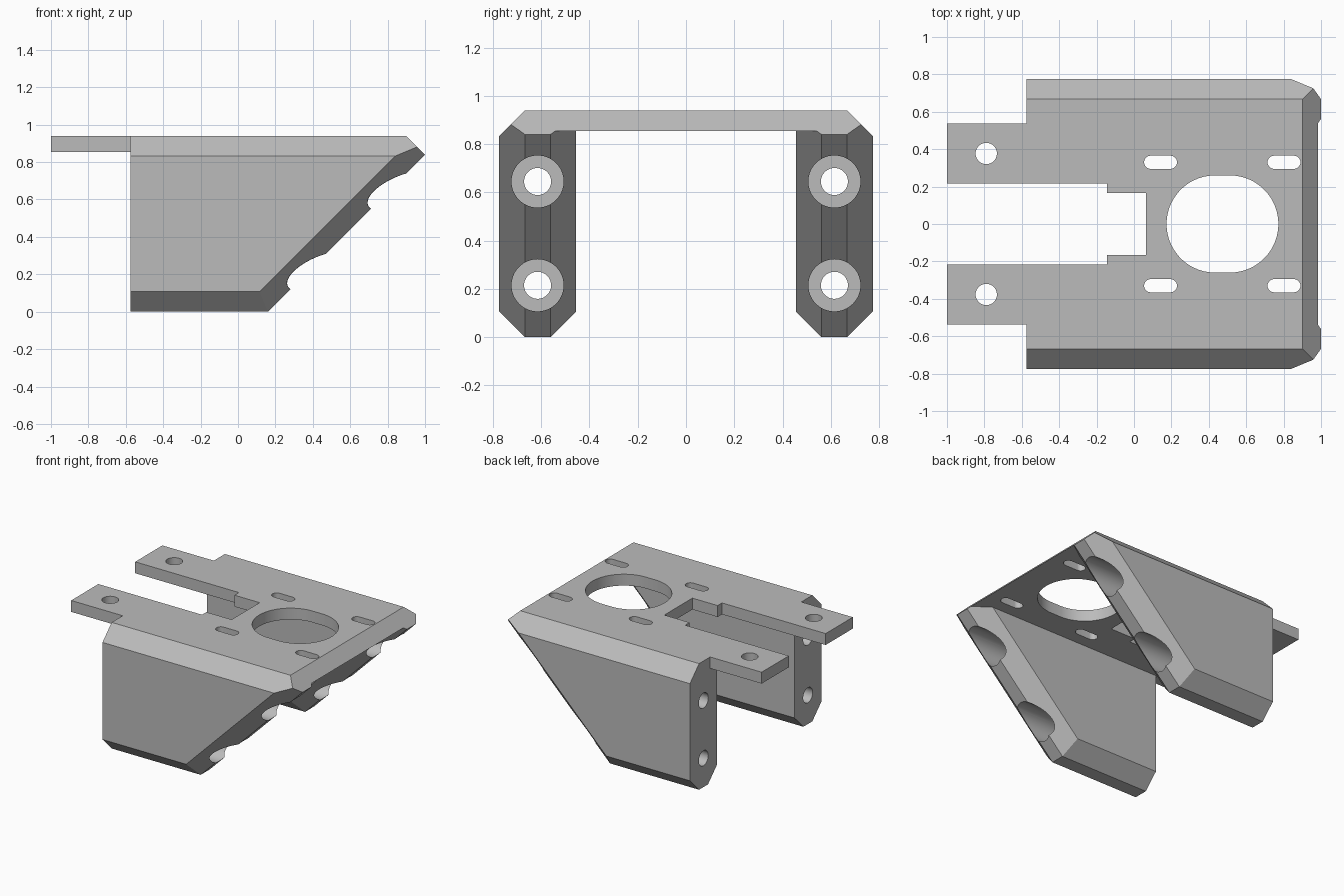
import bpy, bmesh
from math import pi, cos, sin, radians
from mathutils import Vector

cube = bpy.data.objects.get("Cube")
if cube:
    bpy.data.objects.remove(cube, do_unlink=True)

TOP, UNDER, BACK = 0.94, 0.855, -0.575
FRONT_BEVEL = ((0.9, 0, TOP), (1, 0, 1))

grey = bpy.data.materials.new("plain grey")
grey.use_nodes = True
colour = (0.5, 0.5, 0.5, 1)
grey.diffuse_color = colour
grey.node_tree.nodes["Principled BSDF"].inputs["Base Color"].default_value = colour


def prism(name, outline, offset, cuts=()):
    """Extrude a closed outline, then trim it with (point, outward normal) planes."""
    bm = bmesh.new()
    face = bm.faces.new([bm.verts.new(p) for p in outline])
    ext = bmesh.ops.extrude_face_region(bm, geom=[face], use_keep_orig=True)
    bmesh.ops.translate(bm, vec=offset,
                        verts=[g for g in ext["geom"] if isinstance(g, bmesh.types.BMVert)])
    for point, normal in cuts:
        res = bmesh.ops.bisect_plane(bm, geom=bm.verts[:] + bm.edges[:] + bm.faces[:],
                                     dist=1e-5, plane_co=point,
                                     plane_no=Vector(normal).normalized(), clear_outer=True)
        rim = [g for g in res["geom_cut"] if isinstance(g, bmesh.types.BMEdge)]
        bmesh.ops.edgeloop_fill(bm, edges=rim)
    bmesh.ops.recalc_face_normals(bm, faces=bm.faces[:])
    mesh = bpy.data.meshes.new(name)
    bm.to_mesh(mesh)
    bm.free()
    mesh.materials.append(grey)
    obj = bpy.data.objects.new(name, mesh)
    bpy.context.collection.objects.link(obj)
    return obj


def combine(target, other, operation):
    mod = target.modifiers.new(operation.lower(), "BOOLEAN")
    mod.operation, mod.solver, mod.object = operation, "EXACT", other
    bpy.context.view_layer.objects.active = target
    bpy.ops.object.modifier_apply(modifier=mod.name)
    bpy.data.objects.remove(other, do_unlink=True)


def slot_cutter(x, y, radius, stretch=0.0):
    """Upright cutter with round ends, lengthened along x."""
    n = 64
    pts = []
    for i in range(n):
        a = 2 * pi * (i + 0.5) / n
        pts.append((x + radius * cos(a) + (stretch if cos(a) > 0 else -stretch),
                    y + radius * sin(a), UNDER - 0.05))
    return prism("slot_cutter", pts, (0, 0, 0.2))


def bore_cutter(x, y, z, radius):
    """Cutter running forward along x from the given start."""
    n = 64
    pts = [(x, y + radius * cos(2 * pi * i / n), z + radius * sin(2 * pi * i / n))
           for i in range(n)]
    return prism("bore_cutter", pts, (2, 0, 0))


# Top plate with two rear tabs and a stepped gap between them
half = [(1.05, 0.615), (BACK, 0.615), (BACK, 0.537), (-1, 0.537), (-1, 0.217),
        (-0.145, 0.217), (-0.145, 0.165), (0.063, 0.165)]
outline = half + [(x, -y) for x, y in reversed(half)]
bracket = prism("motor_bracket", [(x, y, UNDER) for x, y in outline],
                (0, 0, TOP - UNDER), [FRONT_BEVEL])

# Bevelled side legs with a sloping front
for s in (1, -1):
    inner, outer, low, high = s * 0.455, s * 0.775, s * 0.562, s * 0.667
    cuts = [((0.16, 0, 0), (1, 0, -1)),
            ((0.16, high, 0), (1, s * 1.414, -1)),
            ((0.16, low, 0), (1, -s * 1.414, -1)),
            ((0, high, 0), (0, s, -1)),
            ((0, low, 0), (0, -s, -1)),
            ((0, high, TOP), (0, s, 1)),
            FRONT_BEVEL]
    leg = prism("side_leg", [(BACK, inner, 0), (BACK, outer, 0),
                             (BACK, outer, TOP), (BACK, inner, TOP)], (1.8, 0, 0), cuts)
    # Counterbored bolt holes
    for z in (0.215, 0.645):
        combine(leg, bore_cutter(-0.47, s * 0.615, z, 0.108), "DIFFERENCE")
        combine(leg, bore_cutter(-0.8, s * 0.615, z, 0.056), "DIFFERENCE")
    combine(bracket, leg, "UNION")

# Motor opening, adjusting slots and tab holes
combine(bracket, slot_cutter(0.473, 0, 0.26, 0.039), "DIFFERENCE")
for s in (1, -1):
    for x in (0.142, 0.802):
        combine(bracket, slot_cutter(x, s * 0.33, 0.035, 0.053), "DIFFERENCE")
    combine(bracket, slot_cutter(-0.79, s * 0.377, 0.057), "DIFFERENCE")

bpy.ops.object.select_all(action="DESELECT")
bracket.select_set(True)
bpy.context.view_layer.objects.active = bracket
bpy.ops.object.shade_smooth_by_angle(angle=radians(25))
